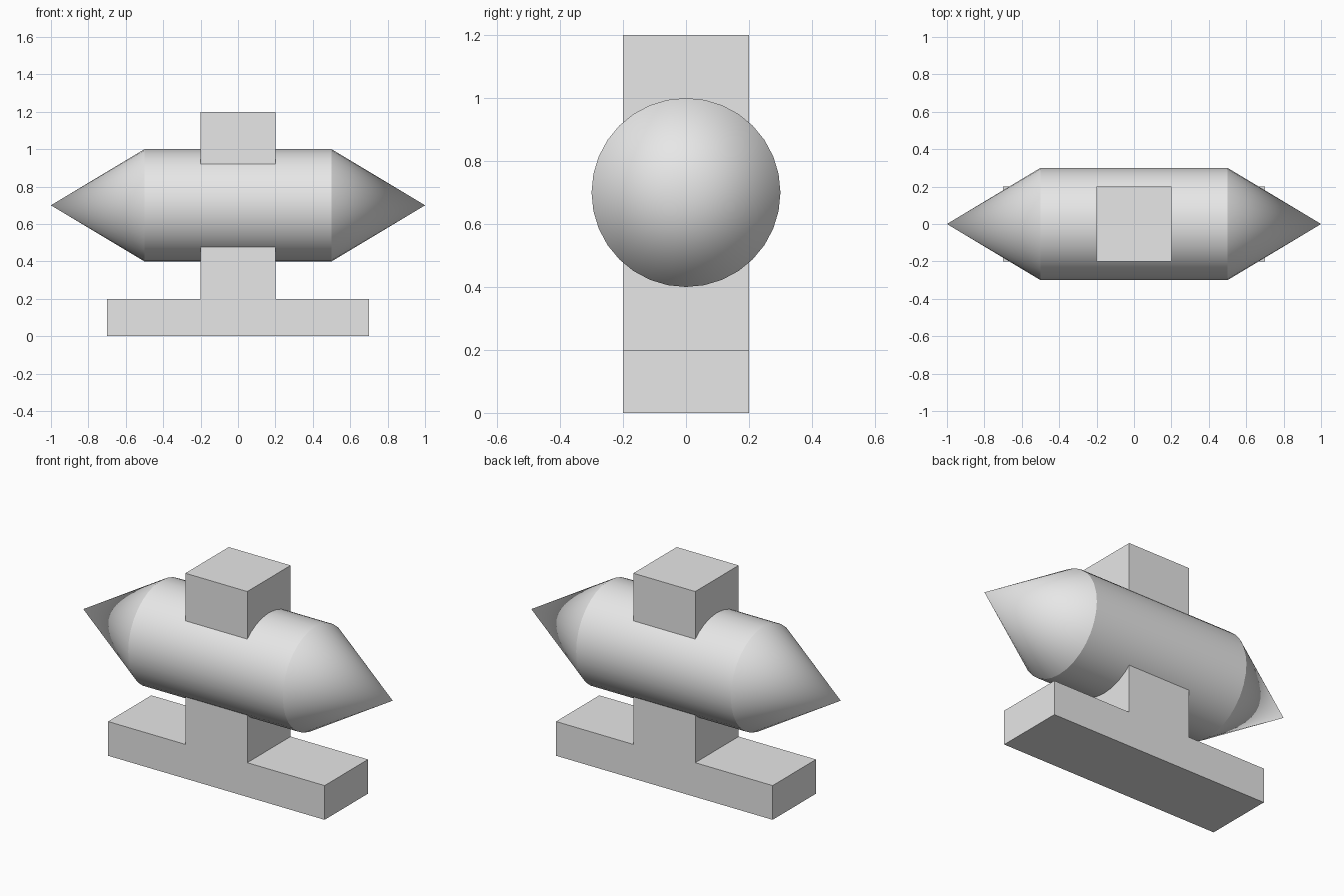
import bpy
import bmesh
from math import radians
from mathutils import Matrix, Vector

cube = bpy.data.objects.get("Cube")
if cube:
    bpy.data.objects.remove(cube, do_unlink=True)

grey = bpy.data.materials.new("light grey")
grey.use_nodes = True
grey.diffuse_color = (0.8, 0.8, 0.8, 1)
grey.node_tree.nodes["Principled BSDF"].inputs["Base Color"].default_value = grey.diffuse_color


def add_object(name, bm):
    bmesh.ops.recalc_face_normals(bm, faces=bm.faces)
    mesh = bpy.data.meshes.new(name)
    bm.to_mesh(mesh)
    bm.free()
    mesh.materials.append(grey)
    obj = bpy.data.objects.new(name, mesh)
    bpy.context.collection.objects.link(obj)
    return obj


# Stand: stepped outline, mirrored and extruded through its depth
half = [(0.7, 0), (0.7, 0.2), (0.2, 0.2), (0.2, 1.2)]
outline = half + [(-x, z) for x, z in reversed(half)]
bm = bmesh.new()
face = bm.faces.new([bm.verts.new((x, -0.2, z)) for x, z in outline])
extruded = bmesh.ops.extrude_face_region(bm, geom=[face], use_keep_orig=True)
moved = [v for v in extruded["geom"] if isinstance(v, bmesh.types.BMVert)]
bmesh.ops.translate(bm, verts=moved, vec=(0, 0.4, 0))
add_object("stand_and_post", bm)

# Body: cylinder with a pointed cone at each end, lying along x
SIDES = 32
RADIUS = 0.3
center = Vector((0, 0, 0.7))
bm = bmesh.new()
lay_down = Matrix.Translation(center) @ Matrix.Rotation(radians(90), 4, "Y")
bmesh.ops.create_cone(bm, cap_ends=False, segments=SIDES, radius1=RADIUS,
                      radius2=RADIUS, depth=1, matrix=lay_down)
for side in (-1, 1):
    rim = [e for e in bm.edges
           if all(abs(v.co.x - side * 0.5) < 0.001 for v in e.verts)]
    tip = bm.verts.new(center + Vector((side, 0, 0)))
    for edge in rim:
        bm.faces.new((*edge.verts, tip))
body = add_object("pointed_body", bm)
bpy.ops.object.select_all(action="DESELECT")
body.select_set(True)
bpy.context.view_layer.objects.active = body
bpy.ops.object.shade_smooth_by_angle(angle=radians(25))
